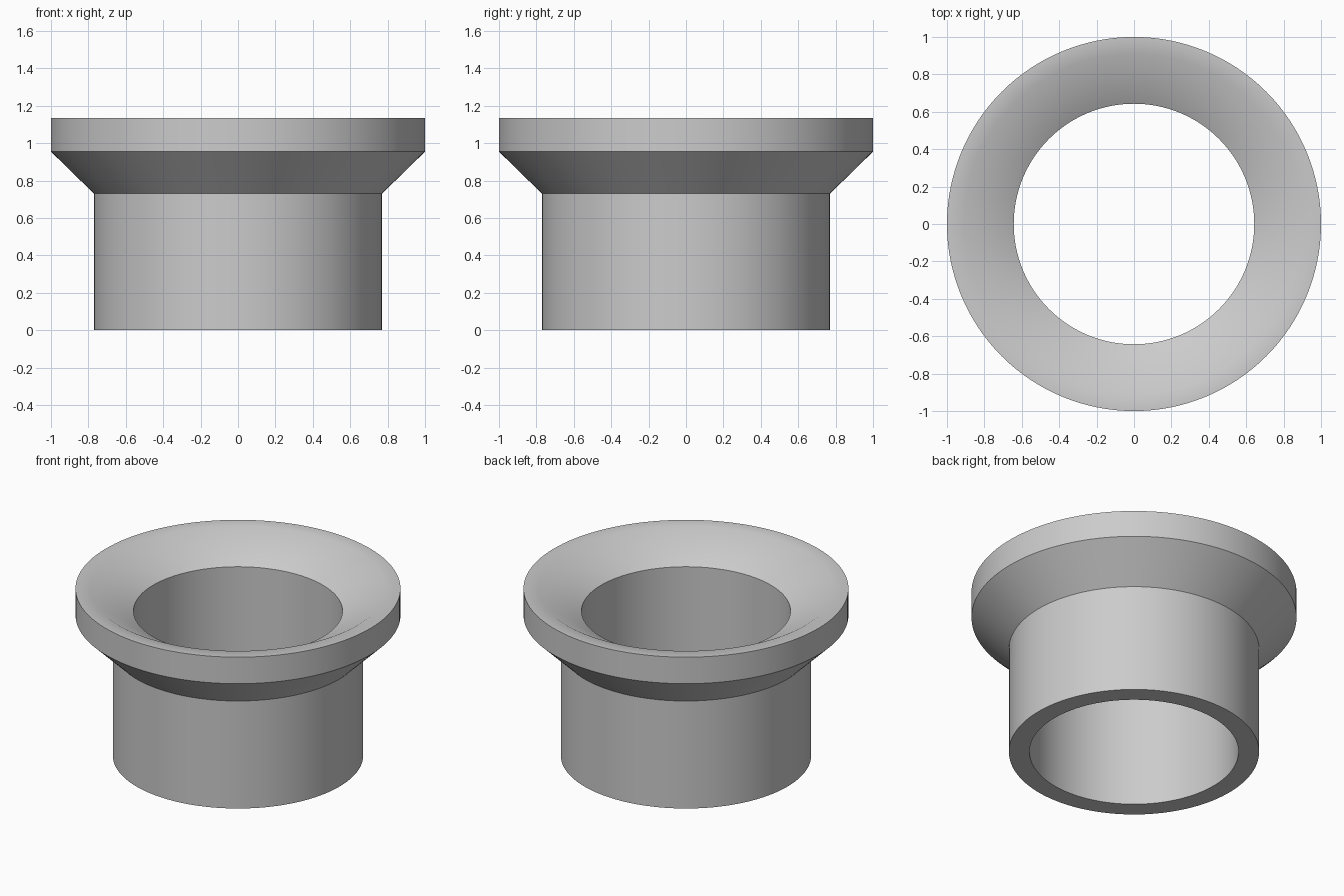
import bpy, bmesh, math
from mathutils import Vector

cube = bpy.data.objects.get("Cube")
if cube:
    bpy.data.objects.remove(cube, do_unlink=True)

# Single grey material
grey = bpy.data.materials.new("plain_grey")
grey.use_nodes = True
colour = (0.6, 0.6, 0.6, 1)
grey.diffuse_color = colour
grey.node_tree.nodes["Principled BSDF"].inputs["Base Color"].default_value = colour

# Wall cross-section as (radius, height), counter-clockwise
BORE, BODY, RIM, LIP = 0.643, 0.77, 1.0, 0.91
TOP = 1.135
profile = [
    (BORE, 0), (BODY, 0),            # bottom ring
    (BODY, 0.73), (RIM, 0.955),      # sleeve and outer flare
    (RIM, TOP), (LIP, TOP),          # rim band and flat lip
    (BORE, 0.983),                   # countersunk mouth down to the bore
]


def lathe(name, points, steps):
    """Revolve a closed cross-section around the z axis."""
    bm = bmesh.new()
    verts = [bm.verts.new((r, 0, z)) for r, z in points]
    edges = [bm.edges.new((a, b)) for a, b in zip(verts, verts[1:] + verts[:1])]
    bmesh.ops.spin(bm, geom=verts + edges, cent=Vector(), axis=Vector((0, 0, 1)),
                   angle=math.tau, steps=steps, use_merge=False)
    bmesh.ops.remove_doubles(bm, verts=bm.verts, dist=0.0005)
    bmesh.ops.recalc_face_normals(bm, faces=bm.faces)
    mesh = bpy.data.meshes.new(name)
    bm.to_mesh(mesh)
    bm.free()
    obj = bpy.data.objects.new(name, mesh)
    bpy.context.collection.objects.link(obj)
    return obj


# Flanged sleeve with a countersunk mouth
sleeve = lathe("flanged_sleeve", profile, 128)
sleeve.data.materials.append(grey)

bpy.ops.object.select_all(action="DESELECT")
sleeve.select_set(True)
bpy.context.view_layer.objects.active = sleeve
bpy.ops.object.shade_smooth_by_angle(angle=math.radians(35))
